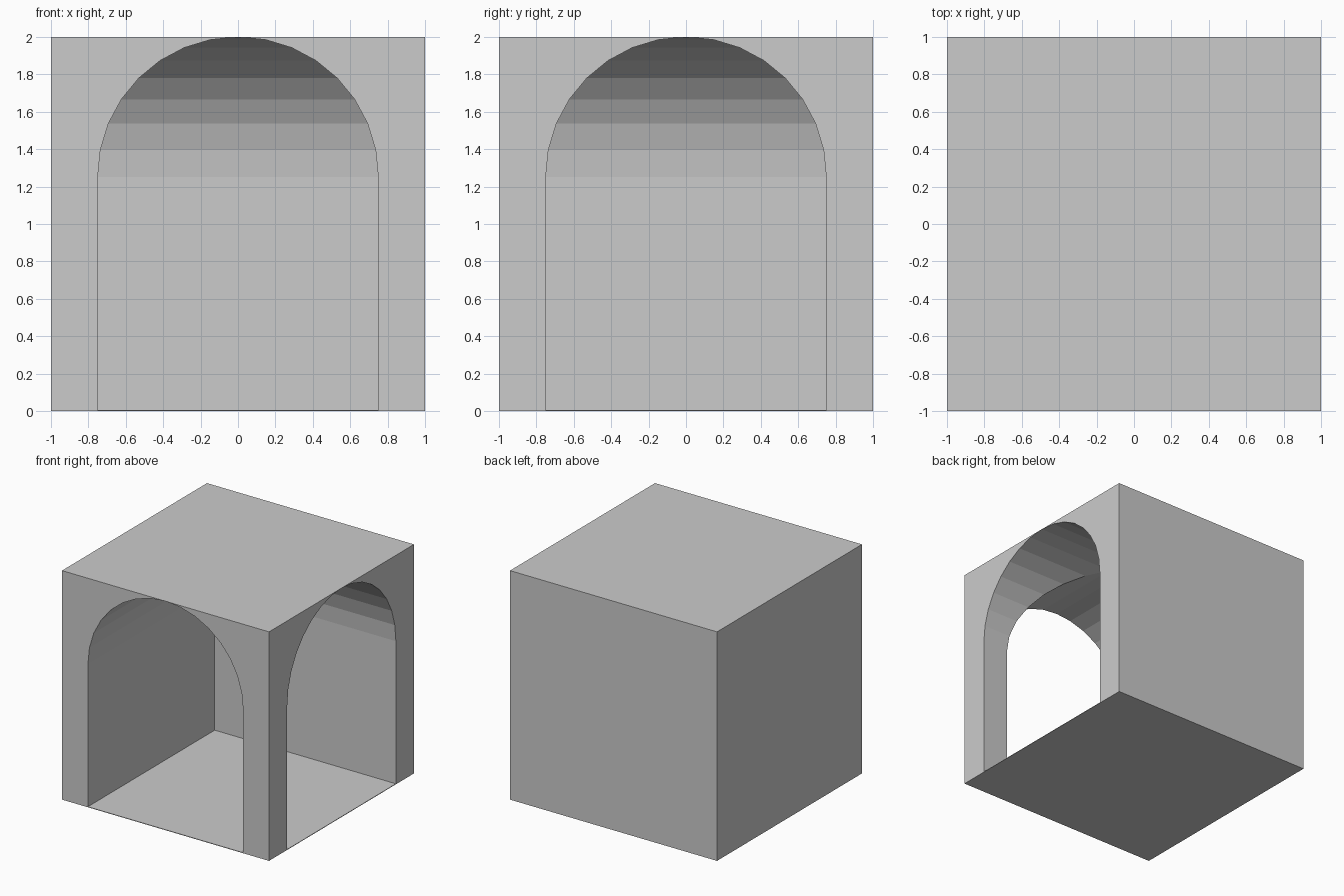
import bpy, bmesh, math

if "Cube" in bpy.data.objects:
    bpy.data.objects.remove(bpy.data.objects["Cube"])

HALF, TOP = 1.0, 2.0      # outer block
R, SPRING = 0.75, 1.25    # arch radius and springing height
FLOOR = 0.005             # very thin floor
SEGMENTS = 16

# Arch section, left to right, as (offset, height)
arch = [(-R * math.cos(math.pi * i / SEGMENTS),
         SPRING + R * math.sin(math.pi * i / SEGMENTS))
        for i in range(SEGMENTS + 1)]
arch[SEGMENTS // 2] = (0.0, TOP)
section = [(-R, FLOOR)] + arch + [(R, FLOOR), (0.0, FLOOR)]

bm = bmesh.new()


def face(points):
    bm.faces.new([bm.verts.new(p) for p in points])


def front(p, z):
    return (p, -HALF, z)


def mitre(p, z):
    return (p, -p, z)


def right(p, z):
    return (HALF, -p, z)


# Vaulted passage: enters at the front, turns at a mitre, leaves at the right
for start, end in ((front, mitre), (mitre, right)):
    for a, b in zip(section, section[1:] + section[:1]):
        face([start(*a), start(*b), end(*b), end(*a)])

# Arched front and right walls, each in two mirrored halves
left_half = ([(-HALF, 0), (0, 0), (0, FLOOR), (-R, FLOOR)]
             + arch[:SEGMENTS // 2 + 1] + [(-HALF, TOP)])
for place in (front, right):
    for side in (1, -1):
        face([place(side * p, z) for p, z in left_half])

# Top and underside, sharing the middle points of the arched walls
for z in (0, TOP):
    face([(-1, -1, z), (0, -1, z), (1, -1, z), (1, 0, z), (1, 1, z), (-1, 1, z)])

# Closed back and left walls
face([(-1, 1, 0), (1, 1, 0), (1, 1, TOP), (-1, 1, TOP)])
face([(-1, -1, 0), (-1, 1, 0), (-1, 1, TOP), (-1, -1, TOP)])

bmesh.ops.remove_doubles(bm, verts=bm.verts, dist=0.0005)
bmesh.ops.recalc_face_normals(bm, faces=bm.faces)

mesh = bpy.data.meshes.new("vaulted_corner_block")
bm.to_mesh(mesh)
bm.free()
block = bpy.data.objects.new("vaulted_corner_block", mesh)
bpy.context.collection.objects.link(block)
